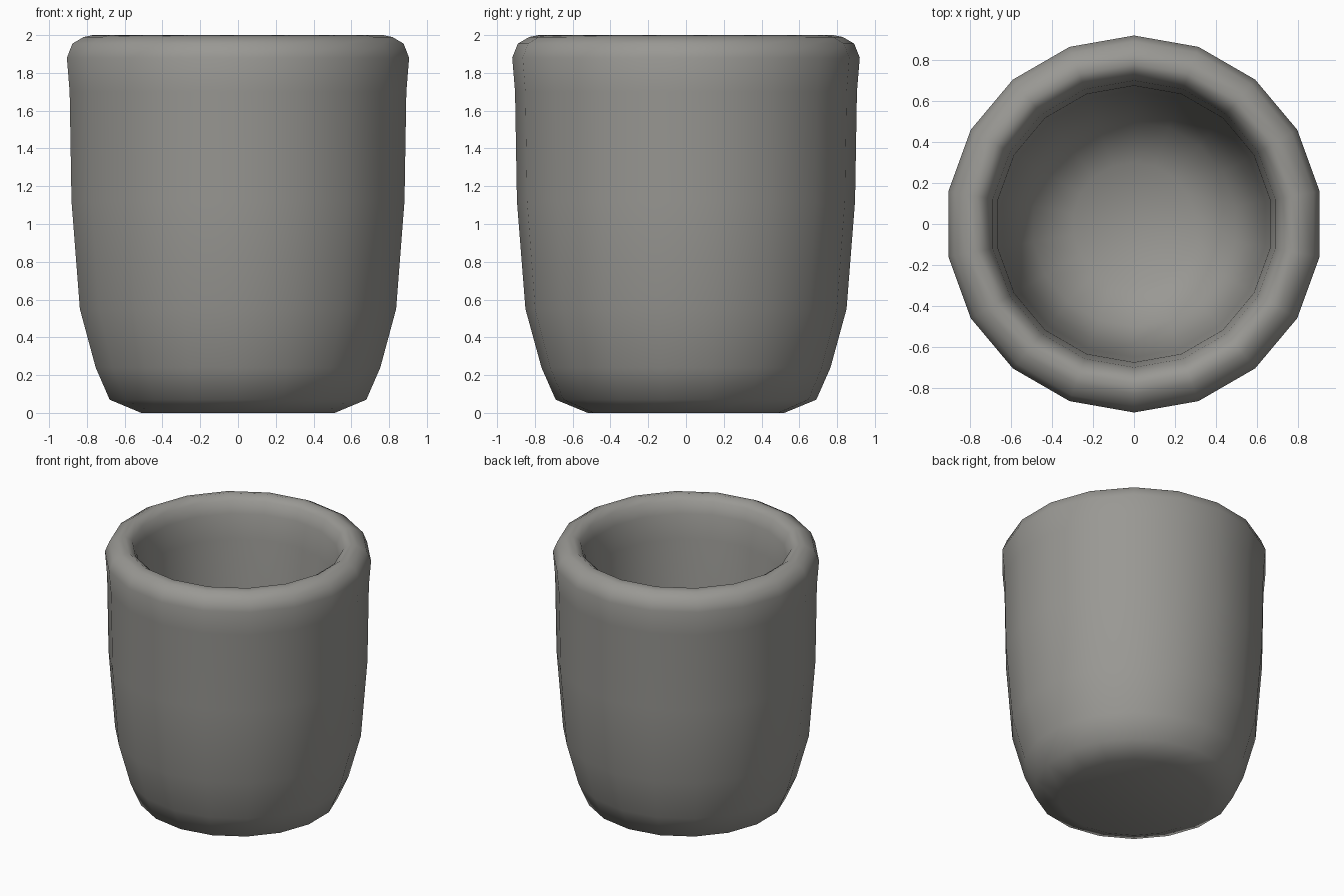
import bpy, bmesh, math

if "Cube" in bpy.data.objects:
    bpy.data.objects.remove(bpy.data.objects["Cube"])

SIDES = 18

# Cup cross-section (radius, height): outside wall, rolled rim, inside bowl
profile = [
    (0.52, 0.0), (0.69, 0.07), (0.765, 0.24), (0.85, 0.55), (0.895, 1.12),
    (0.905, 1.70), (0.92, 1.88), (0.89, 1.955), (0.83, 1.99), (0.78, 2.0),
    (0.73, 1.965), (0.70, 1.88), (0.675, 1.70), (0.65, 1.12),
    (0.60, 0.62), (0.50, 0.37), (0.30, 0.24),
]

stone = bpy.data.materials.new("warm grey")
stone.diffuse_color = (0.32, 0.315, 0.295, 1)
stone.use_nodes = True
stone.node_tree.nodes["Principled BSDF"].inputs["Base Color"].default_value = stone.diffuse_color

bm = bmesh.new()
rings = []
for r, z in profile:
    ring = []
    for i in range(SIDES):
        a = math.pi / 2 + 2 * math.pi * i / SIDES
        ring.append(bm.verts.new((r * math.cos(a), r * math.sin(a), z)))
    rings.append(ring)

# Walls
for low, high in zip(rings, rings[1:]):
    for i in range(SIDES):
        j = (i + 1) % SIDES
        bm.faces.new((low[i], low[j], high[j], high[i]))

# Underside and inner floor
bm.faces.new(rings[0][::-1])
floor_centre = bm.verts.new((0, 0, 0.22))
for i in range(SIDES):
    bm.faces.new((rings[-1][i], rings[-1][(i + 1) % SIDES], floor_centre))

bmesh.ops.recalc_face_normals(bm, faces=bm.faces)
for f in bm.faces:
    f.smooth = True

mesh = bpy.data.meshes.new("cup")
bm.to_mesh(mesh)
bm.free()
mesh.materials.append(stone)
cup = bpy.data.objects.new("cup", mesh)
bpy.context.collection.objects.link(cup)
